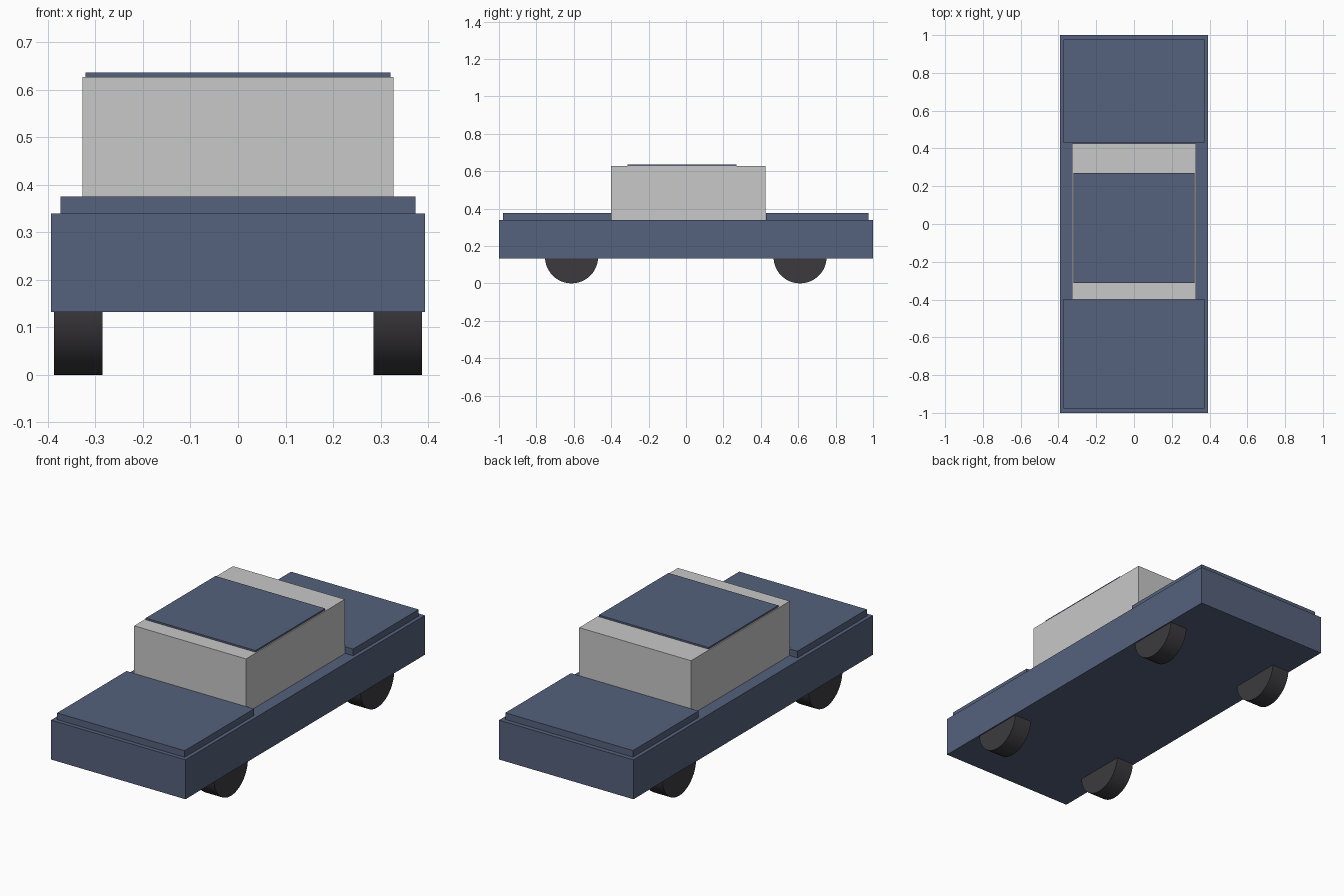
import bpy
import math

if "Cube" in bpy.data.objects:
    bpy.data.objects.remove(bpy.data.objects["Cube"], do_unlink=True)


def material(name, color):
    m = bpy.data.materials.new(name)
    m.use_nodes = True
    m.diffuse_color = (*color, 1)
    m.node_tree.nodes["Principled BSDF"].inputs["Base Color"].default_value = (*color, 1)
    return m


paint = material("slate blue paint", (0.09, 0.12, 0.2))
glass = material("pale grey cabin", (0.58, 0.58, 0.58))
rubber = material("dark rubber", (0.045, 0.042, 0.048))


def box(name, half_width, y0, y1, z0, z1, mat):
    """Box centred on x, spanning the given y and z ranges."""
    bpy.ops.mesh.primitive_cube_add(size=1, location=(0, (y0 + y1) / 2, (z0 + z1) / 2))
    ob = bpy.context.object
    ob.name = name
    ob.scale = (half_width * 2, y1 - y0, z1 - z0)
    bpy.ops.object.transform_apply(location=False, rotation=False, scale=True)
    ob.data.materials.append(mat)


# Body, raised end panels, cabin and roof
box("body", 0.393, -1, 1, 0.132, 0.34, paint)
box("hood", 0.373, -0.978, -0.398, 0.335, 0.375, paint)
box("trunk_lid", 0.373, 0.428, 0.976, 0.335, 0.375, paint)
box("cabin", 0.327, -0.4, 0.425, 0.335, 0.627, glass)
box("roof_panel", 0.321, -0.312, 0.27, 0.622, 0.636, paint)

# Wheels
for end, y in (("front", -0.612), ("rear", 0.61)):
    for side, x in (("right", -0.336), ("left", 0.336)):
        bpy.ops.mesh.primitive_cylinder_add(
            vertices=48, radius=0.142, depth=0.102,
            location=(x, y, 0.142), rotation=(0, math.pi / 2, 0))
        wheel = bpy.context.object
        wheel.name = f"{end}_{side}_wheel"
        wheel.data.materials.append(rubber)
        bpy.ops.object.shade_smooth_by_angle()
